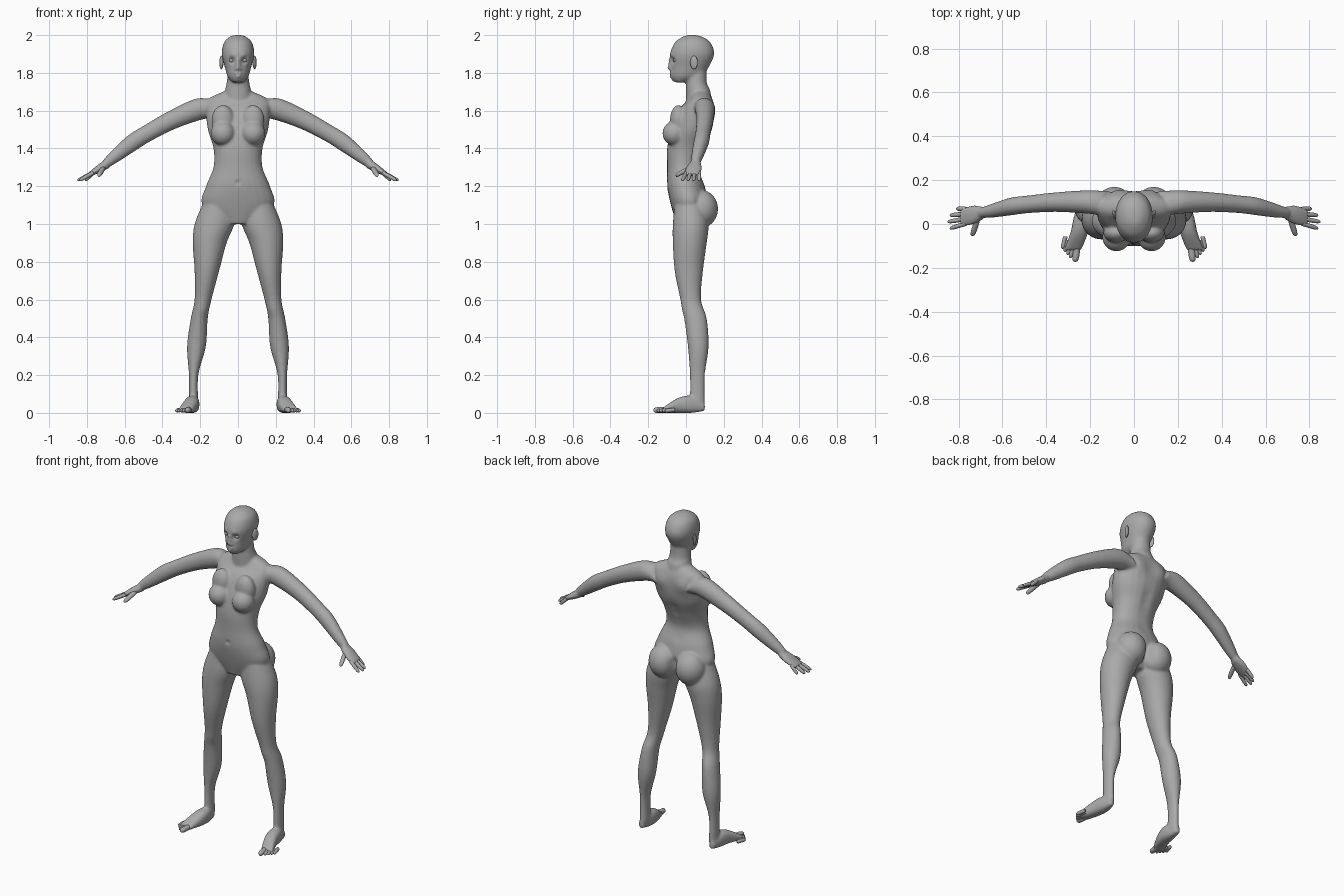
import bpy, bmesh, math
from mathutils import Vector, Matrix

cube = bpy.data.objects.get("Cube")
if cube:
    bpy.data.objects.remove(cube, do_unlink=True)

GREY = (0.4, 0.4, 0.4, 1)
clay = bpy.data.materials.new("neutral grey")
clay.use_nodes = True
clay.diffuse_color = GREY
clay.node_tree.nodes["Principled BSDF"].inputs["Base Color"].default_value = GREY

RIGHTWARD, BACKWARD, UPWARD = Vector((1, 0, 0)), Vector((0, 1, 0)), Vector((0, 0, 1))
ARM_UP = Vector((.5, 0, .9)).normalized()
SIDES = {"left": 1, "right": -1}


def spline(rows, steps=5):
    """Catmull-Rom interpolation of whole cross-section rows."""
    rows = [Vector(row) for row in rows]
    padded = [rows[0], *rows, rows[-1]]
    result = []
    for before, start, end, after in zip(padded, padded[1:], padded[2:], padded[3:]):
        leave, arrive = (end - before) / 2, (after - start) / 2
        for step in range(steps):
            t = step / steps
            ease = t * t * (3 - 2 * t)
            result.append(start.lerp(end, ease) + leave * t * (1 - t) ** 2
                          - arrive * t * t * (1 - t))
    return result + [rows[-1]]


def loft(bm, rows, across, upright, side=1, count=24, power=2):
    """Skin oval rings; each row is x, y, z, radius across, radius upright."""
    def bend(value):
        return math.copysign(abs(value) ** (2 / power), value)

    rings = []
    for x, y, z, wide, tall in spline(rows):
        ring = []
        for i in range(count):
            angle = math.tau * i / count
            point = (Vector((x, y, z)) + across * wide * bend(math.cos(angle))
                     + upright * tall * bend(math.sin(angle)))
            point.x *= side
            ring.append(bm.verts.new(point))
        rings.append(ring)
    for low, high in zip(rings, rings[1:]):
        for i in range(count):
            bm.faces.new((low[i - 1], low[i], high[i], high[i - 1]))
    bm.faces.new(rings[0])
    bm.faces.new(rings[-1])


def column(bm, rows, side=1, power=2):
    """Loft level slices given as z, inner x, outer x, front y, back y."""
    slices = [((inner + outer) / 2, (front + back) / 2, z,
               (outer - inner) / 2, (back - front) / 2)
              for z, inner, outer, front, back in rows]
    loft(bm, slices, RIGHTWARD, BACKWARD, side, power=power)


def blob(bm, centre, radii, side=1, turn=0):
    x, y, z = centre
    matrix = (Matrix.Translation((x * side, y, z)) @ Matrix.Rotation(turn * side, 4, "Z")
              @ Matrix.Diagonal((*radii, 1)))
    bmesh.ops.create_uvsphere(bm, u_segments=24, v_segments=16, radius=1, matrix=matrix)


def digit(bm, base, tip, radius, across, upright, side):
    """Finger or toe with a rounded tip."""
    base, tip = Vector(base), Vector(tip)
    rows = [(*base.lerp(tip, along), radius * size, radius * size)
            for along, size in ((0, 1), (.5, 1), (.8, .9), (.95, .6), (1, .1))]
    loft(bm, rows, across, upright, side, count=12)


def finish(name, bm):
    bmesh.ops.recalc_face_normals(bm, faces=bm.faces)
    mesh = bpy.data.meshes.new(name)
    bm.to_mesh(mesh)
    bm.free()
    part = bpy.data.objects.new(name, mesh)
    bpy.context.collection.objects.link(part)
    mesh.materials.append(clay)
    mesh.shade_smooth()
    return part


def dab(mesh, centre, radius, push):
    """Soft push along y, repeated on both sides of the body."""
    centre = Vector(centre)
    for vert in mesh.vertices:
        place = Vector((abs(vert.co.x), vert.co.y, vert.co.z))
        distance = (place - centre).length / radius
        if distance < 2.5:
            vert.co.y += push * math.exp(-distance ** 2)


# Torso, neck and head: height, half width, front, back
torso = [(1, .08, -.05, .06), (1.1, .19, -.08, .11), (1.2, .17, -.1, .1),
         (1.3, .13, -.1, .07), (1.4, .13, -.1, .1), (1.5, .16, -.08, .14),
         (1.6, .17, -.04, .15), (1.66, .16, .01, .14), (1.7, .08, .03, .12)]
neck = [(1.6, .08, 0, .14), (1.7, .07, 0, .13), (1.75, .06, 0, .11), (1.85, .05, 0, .11)]
head = [(1.75, .03, -.06, 0), (1.78, .055, -.08, .08), (1.83, .07, -.08, .12),
        (1.9, .086, -.085, .15), (1.96, .075, -.06, .13), (1.99, .045, -.02, .09),
        (2, .02, .01, .05)]

# Limbs: leg slices, then arm, hand and foot paths with radii
leg = [(1.1, .03, .19, -.06, .1), (1, .02, .23, -.07, .12), (.9, .06, .24, -.07, .11),
       (.75, .1, .23, -.06, .09), (.6, .14, .23, -.03, .08), (.5, .16, .25, -.01, .11),
       (.35, .17, .27, .01, .12), (.2, .21, .26, .02, .1), (.05, .21, .26, .02, .1)]
arm = [(.12, .09, 1.61, .06), (.2, .1, 1.61, .06), (.35, .1, 1.55, .05), (.48, .09, 1.48, .045),
       (.56, .08, 1.43, .045), (.65, .06, 1.36, .035), (.7, .05, 1.32, .025)]
hand = [(.69, .05, 1.32, .025, .03), (.74, .04, 1.29, .02, .045), (.79, .03, 1.26, .01, .04)]
foot = [(.24, .1, .03, .015, .02), (.24, .03, .045, .035, .045), (.25, -.04, .04, .04, .04),
        (.28, -.12, .015, .04, .015)]

bm = bmesh.new()
for rows in (torso, neck, head):
    column(bm, [(z, -half, half, front, back) for z, half, front, back in rows], power=2.1)
for side in SIDES.values():
    column(bm, leg, side)
    loft(bm, [(x, y, z, r, r * .9) for x, y, z, r in arm], ARM_UP, BACKWARD, side)
    loft(bm, hand, ARM_UP, BACKWARD, side)
    loft(bm, foot, RIGHTWARD, UPWARD, side, power=2.5)
    # Breasts, upper chest and buttocks
    blob(bm, (.08, -.06, 1.48), (.065, .065, .065), side)
    blob(bm, (.08, -.04, 1.55), (.06, .045, .08), side)
    blob(bm, (.09, .08, 1.08), (.09, .09, .1), side)

# Fuse everything into one soft skin
body = finish("body", bm)
remesh = body.modifiers.new("fuse", "REMESH")
remesh.mode, remesh.voxel_size = "VOXEL", .006
smooth = body.modifiers.new("soften", "SMOOTH")
smooth.factor, smooth.iterations = .5, 14
graph = bpy.context.evaluated_depsgraph_get()
skin = bpy.data.meshes.new_from_object(body.evaluated_get(graph))
body.modifiers.clear()
body.data = skin

# Face relief: sockets, brows, nose, nostrils, lips, mouth line, chin
dab(skin, centre=(.034, -.077, 1.866), radius=.017, push=.017)
dab(skin, centre=(.034, -.08, 1.893), radius=.016, push=-.004)
for rise, push in ((.04, -.008), (.02, -.012), (0, -.018)):
    dab(skin, centre=(0, -.083, 1.825 + rise), radius=.013, push=push)
dab(skin, centre=(.013, -.08, 1.82), radius=.008, push=-.006)
dab(skin, centre=(.01, -.078, 1.797), radius=.01, push=-.006)
dab(skin, centre=(0, -.077, 1.782), radius=.011, push=-.008)
dab(skin, centre=(0, -.083, 1.789), radius=.006, push=.004)
dab(skin, centre=(0, -.07, 1.76), radius=.015, push=-.005)

# Body relief: shoulder blades, navel, knees, spine groove, cleft
dab(skin, centre=(.085, .14, 1.6), radius=.05, push=.014)
dab(skin, centre=(0, -.1, 1.22), radius=.012, push=.007)
dab(skin, centre=(.18, .01, .55), radius=.035, push=-.006)
for i in range(8):
    dab(skin, centre=(0, .11, 1.25 + i * .05), radius=.03, push=-.007)
for i in range(4):
    dab(skin, centre=(0, .13, 1.01 + i * .03), radius=.026, push=-.018)
skin.shade_smooth()

for label, side in SIDES.items():
    # Four fingers fanned from the palm, and the thumb
    bm = bmesh.new()
    for i in range(4):
        tip = (.85 - .01 * (i - 2) ** 2, .07 - .03 * i, 1.23)
        digit(bm, (.765, .068 - .022 * i, 1.272), tip, .0105, ARM_UP, BACKWARD, side)
    digit(bm, (.715, .02, 1.295), (.737, -.055, 1.256), .0135, RIGHTWARD, UPWARD, side)
    finish(label + "_fingers", bm)

    # Big toe and four smaller toes stepping back
    bm = bmesh.new()
    digit(bm, (.26, -.1, .017), (.268, -.173, .014), .016, RIGHTWARD, UPWARD, side)
    for i in range(4):
        x, y = .29 + .012 * i, .014 * i - .155
        digit(bm, (x - .013, y + .055, .016), (x, y, .011), .0105, RIGHTWARD, UPWARD, side)
    finish(label + "_toes", bm)

    bm = bmesh.new()
    blob(bm, (.088, .042, 1.855), (.009, .021, .036), side, turn=-.35)
    finish(label + "_ear", bm)

    bm = bmesh.new()
    blob(bm, (.034, -.055, 1.866), (.014, .013, .011), side)
    finish(label + "_eye", bm)
